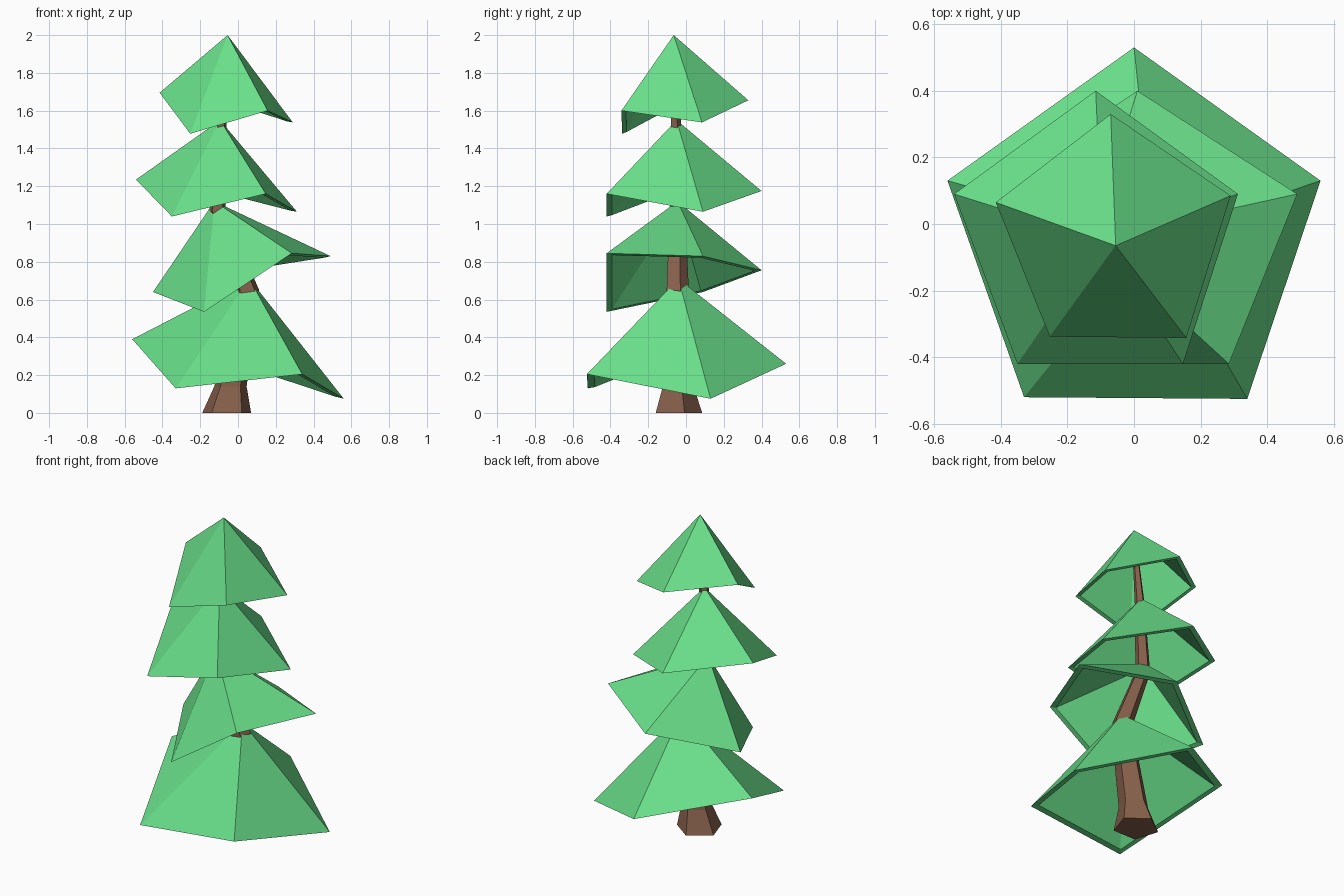
import bpy
import bmesh
from math import sin, cos, radians
from mathutils import Vector

if "Cube" in bpy.data.objects:
    bpy.data.objects.remove(bpy.data.objects["Cube"], do_unlink=True)

SIDES = 5


def make_material(name, rgb):
    mat = bpy.data.materials.new(name)
    mat.use_nodes = True
    mat.diffuse_color = (*rgb, 1)
    bsdf = mat.node_tree.nodes["Principled BSDF"]
    bsdf.inputs["Base Color"].default_value = (*rgb, 1)
    bsdf.inputs["Roughness"].default_value = 0.9
    return mat


def finish(bm, name, mat):
    bmesh.ops.recalc_face_normals(bm, faces=bm.faces)
    mesh = bpy.data.meshes.new(name)
    bm.to_mesh(mesh)
    bm.free()
    mesh.materials.append(mat)
    obj = bpy.data.objects.new(name, mesh)
    bpy.context.collection.objects.link(obj)


def bridge(bm, lower, upper):
    for i in range(SIDES):
        j = (i + 1) % SIDES
        bm.faces.new((lower[i], lower[j], upper[j], upper[i]))


def fan(bm, ring, tip):
    for i in range(SIDES):
        bm.faces.new((ring[i], ring[(i + 1) % SIDES], tip))


def foliage_tier(name, apex, corners, mat, wall=0.08):
    """Hollow, uneven five-sided pyramid with a thick rim."""
    bm = bmesh.new()
    outer = [Vector(c) for c in corners]
    apex = Vector(apex)
    centre = sum(outer, Vector()) / SIDES
    outer_ring = [bm.verts.new(c) for c in outer]
    inner_ring = [bm.verts.new(c.lerp(centre, wall)) for c in outer]
    fan(bm, outer_ring, bm.verts.new(apex))
    fan(bm, inner_ring, bm.verts.new(apex.lerp(centre, wall)))
    # Triangulated rim between the outer and inner shells
    bridge(bm, outer_ring, inner_ring)
    finish(bm, name, mat)


def bent_trunk(name, sections, mat):
    """Five-sided tapering trunk through (x, y, z, radius) sections."""
    bm = bmesh.new()
    rings = []
    for x, y, z, r in sections:
        angles = [radians(90 + 360 * i / SIDES) for i in range(SIDES)]
        rings.append([bm.verts.new((x + r * cos(a), y + r * sin(a), z)) for a in angles])
    for lower, upper in zip(rings, rings[1:]):
        bridge(bm, lower, upper)
    bm.faces.new(rings[0])
    bm.faces.new(rings[-1])
    finish(bm, name, mat)


green = make_material("leaf green", (0.14, 0.73, 0.25))
brown = make_material("bark brown", (0.24, 0.115, 0.07))

# Crooked trunk with a flared foot
bent_trunk("trunk", [
    (-0.06, -0.05, 0, 0.136),
    (-0.04, -0.05, 0.14, 0.09),
    (0.05, -0.05, 0.65, 0.065),
    (-0.11, -0.05, 1.07, 0.045),
    (-0.09, -0.055, 1.52, 0.03),
    (-0.06, -0.065, 1.9, 0.015),
], brown)

# Foliage corners run back, left side, front, right side
foliage_tier("bottom_foliage", (0.06, -0.04, 0.71), [
    (0, 0.53, 0.26), (-0.56, 0.13, 0.39), (-0.33, -0.52, 0.13),
    (0.34, -0.525, 0.205), (0.56, 0.13, 0.075)], green)
foliage_tier("lower_middle_foliage", (-0.125, -0.045, 1.12), [
    (0.01, 0.40, 0.755), (-0.45, 0.09, 0.64), (-0.18, -0.42, 0.535),
    (0.285, -0.42, 0.845), (0.49, 0.09, 0.83)], green)
foliage_tier("upper_middle_foliage", (-0.095, -0.05, 1.55), [
    (-0.115, 0.40, 1.175), (-0.54, 0.09, 1.235), (-0.35, -0.42, 1.04),
    (0.147, -0.42, 1.16), (0.312, 0.09, 1.065)], green)
foliage_tier("top_foliage", (-0.055, -0.065, 2.0), [
    (-0.07, 0.33, 1.655), (-0.415, 0.065, 1.695), (-0.253, -0.338, 1.478),
    (0.157, -0.342, 1.60), (0.29, 0.085, 1.538)], green)
